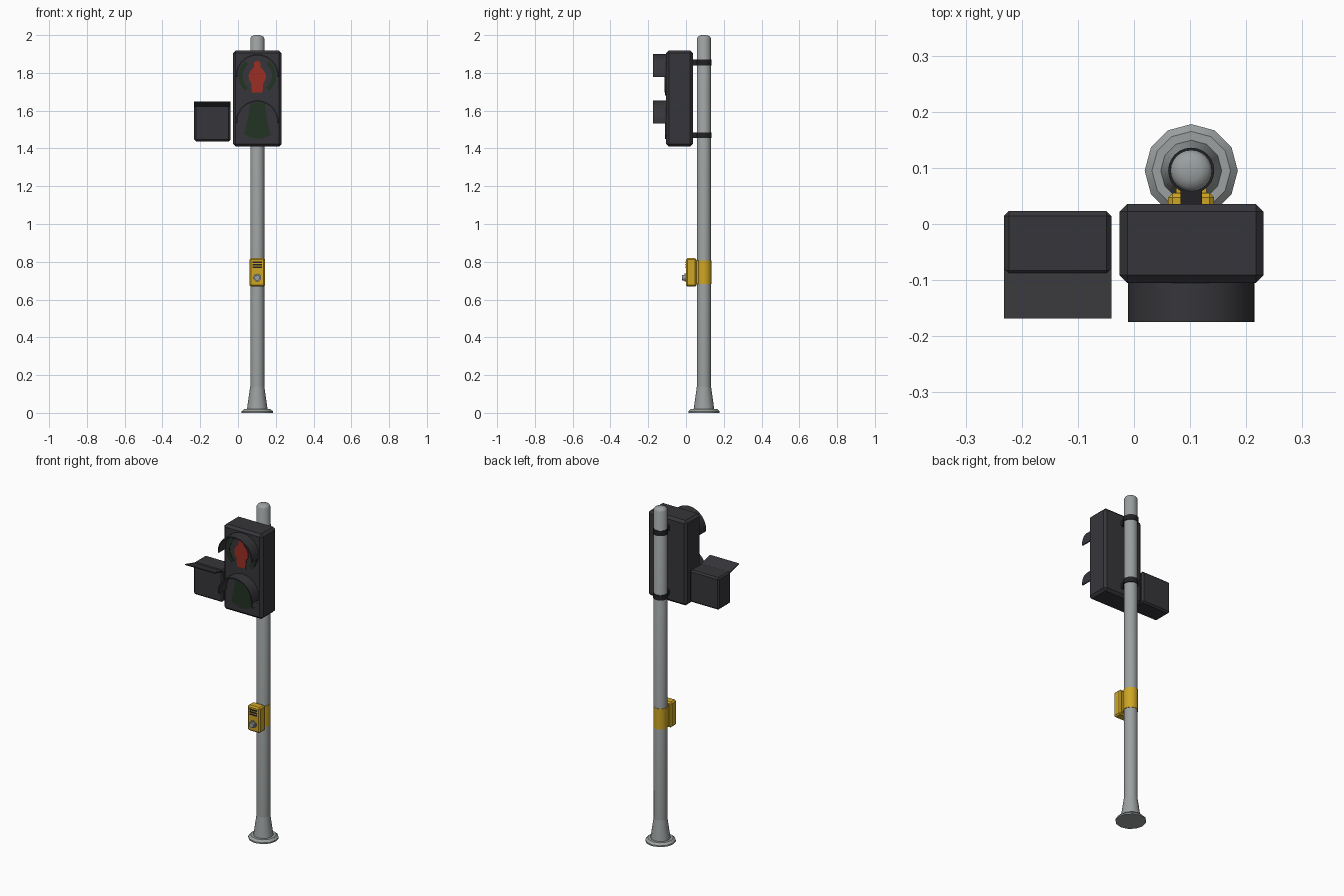
import bpy, bmesh, math
from math import sin, cos, radians

if "Cube" in bpy.data.objects:
    bpy.data.objects.remove(bpy.data.objects["Cube"])

PX, PY = 0.102, 0.095          # pole axis


def material(name, rgb):
    m = bpy.data.materials.new(name)
    m.diffuse_color = (*rgb, 1)
    m.use_nodes = True
    m.node_tree.nodes["Principled BSDF"].inputs["Base Color"].default_value = m.diffuse_color
    return m


DARK = material("charcoal", (0.037, 0.036, 0.042))
BLACK = material("black", (0.016, 0.016, 0.019))
GREY = material("galvanised grey", (0.33, 0.35, 0.35))
YELLOW = material("yellow", (0.62, 0.38, 0.018))
RED = material("signal red", (0.33, 0.028, 0.018))
GREEN = material("unlit green", (0.016, 0.032, 0.017))


def finish(name, bm, mat, smooth=False):
    bmesh.ops.recalc_face_normals(bm, faces=bm.faces)
    me = bpy.data.meshes.new(name)
    bm.to_mesh(me)
    bm.free()
    me.materials.append(mat)
    if smooth:
        me.shade_smooth()
        me.set_sharp_from_angle(angle=radians(35))
    ob = bpy.data.objects.new(name, me)
    bpy.context.collection.objects.link(ob)
    return ob


def box(name, x, y, z, mat, bevel=0.0):
    bm = bmesh.new()
    bmesh.ops.create_cube(bm, size=1)
    for v in bm.verts:
        v.co = [lo + (c + 0.5) * (hi - lo) for c, (lo, hi) in zip(v.co, (x, y, z))]
    if bevel:
        bmesh.ops.bevel(bm, geom=bm.edges[:], offset=bevel, segments=1, affect='EDGES')
    return finish(name, bm, mat)


def prism(name, pts, y0, y1, mat, smooth=False):
    """Extrude an x-z outline from y0 to y1."""
    bm = bmesh.new()
    f = bm.faces.new([bm.verts.new((x, y0, z)) for x, z in pts])
    ext = bmesh.ops.extrude_face_region(bm, geom=[f])
    for v in ext["geom"]:
        if isinstance(v, bmesh.types.BMVert):
            v.co.y = y1
    return finish(name, bm, mat, smooth)


def lathe(name, profile, n, mat):
    """Closed turned shape about the pole axis from (radius, z) pairs."""
    bm = bmesh.new()
    rings = [[bm.verts.new((PX + r * cos(2 * math.pi * i / n),
                            PY + r * sin(2 * math.pi * i / n), z)) for i in range(n)]
             for r, z in profile]
    for a, b in zip(rings, rings[1:]):
        for i in range(n):
            j = (i + 1) % n
            bm.faces.new((a[i], a[j], b[j], b[i]))
    bm.faces.new(rings[0])
    bm.faces.new(rings[-1])
    return finish(name, bm, mat, True)


def arc(cx, cz, r, a0, a1, n):
    return [(cx + r * cos(radians(a0 + (a1 - a0) * i / n)),
             cz + r * sin(radians(a0 + (a1 - a0) * i / n))) for i in range(n + 1)]


def band(cx, cz, r_out, r_in, a0, a1, n):
    return arc(cx, cz, r_out, a0, a1, n) + arc(cx, cz, r_in, a1, a0, n)


# Pole and flared base
lathe("pole", [(0.037, 0.1), (0.037, 1.983), (0.031, 1.993), (0.018, 1.999), (0.004, 2.0)], 24, GREY)
lathe("base_flange", [(0.083, 0), (0.083, 0.008), (0.07, 0.02), (0.05, 0.02)], 12, GREY)
lathe("base_cone", [(0.055, 0.015), (0.053, 0.03), (0.0375, 0.14), (0.03, 0.14)], 12, GREY)

# Main signal housing
box("signal_housing", (-0.026, 0.231), (-0.105, 0.036), (1.41, 1.918), DARK, 0.014)

# Lens discs and hoods
for label, cz, front in (("upper", 1.786, -0.111), ("lower", 1.541, -0.107)):
    prism(label + "_lens", arc(PX, cz, 0.105, 0, 348.75, 31), front, -0.1, DARK, True)
    prism(label + "_hood", band(PX, cz, 0.113, 0.106, -4, 184, 24), -0.175, -0.1, DARK, True)

# Standing figure, mirrored half outline
half = [(0.010, 1.862), (0.018, 1.85), (0.018, 1.83), (0.033, 1.815), (0.046, 1.79),
        (0.044, 1.765), (0.032, 1.745), (0.028, 1.695)]
figure = [(PX + x, z) for x, z in half] + [(PX - x, z) for x, z in reversed(half)]
prism("red_figure", figure, -0.115, -0.110, RED)

# Countdown arcs beside the red figure
for label, a in (("right", 0), ("left", 180)):
    prism(label + "_lens_arc", band(PX, 1.784, 0.1, 0.078, a - 52, a + 52, 8), -0.114, -0.110, GREEN)

# Walking figure, unlit
walker = [(0.065, 1.633), (0.09, 1.645), (0.142, 1.637), (0.152, 1.56), (0.172, 1.47),
          (0.12, 1.45), (0.085, 1.452), (0.032, 1.475), (0.053, 1.56)]
prism("green_figure", walker, -0.111, -0.106, GREEN)

# Pole clamps holding the housing
for label, z in (("upper", 1.855), ("lower", 1.47)):
    lathe(label + "_clamp", [(0.036, z - 0.015), (0.041, z - 0.015),
                             (0.041, z + 0.015), (0.036, z + 0.015)], 24, BLACK)
    box(label + "_clamp_arm", (0.083, 0.121), (0.03, 0.065), (z - 0.015, z + 0.015), BLACK)

# Side signal box with an upturned visor
box("side_box", (-0.232, -0.04), (-0.092, 0.023), (1.438, 1.63), DARK, 0.009)
visor = box("side_visor", (-0.232, -0.04), (-0.168, -0.08), (1.618, 1.624), DARK)
for v in visor.data.vertices:
    if v.co.y < -0.1:
        v.co.z += 0.024

# Push button unit
box("button_box", (0.061, 0.143), (0.0, 0.055), (0.668, 0.82), YELLOW, 0.008)
box("button_mount", (0.075, 0.129), (0.045, 0.075), (0.682, 0.806), YELLOW)
lathe("button_strap", [(0.036, 0.682), (0.0395, 0.682), (0.0395, 0.806), (0.036, 0.806)], 24, YELLOW)
prism("button_collar", arc(PX, 0.716, 0.021, 0, 337.5, 15), -0.008, 0.004, GREY, True)
prism("push_button", arc(PX, 0.716, 0.015, 0, 337.5, 15), -0.02, 0.0, GREY, True)
for i in range(3):
    z = 0.77 + 0.014 * i
    box(f"speaker_slot_{i + 1}", (0.078, 0.126), (-0.002, 0.004), (z - 0.004, z + 0.004), BLACK)
